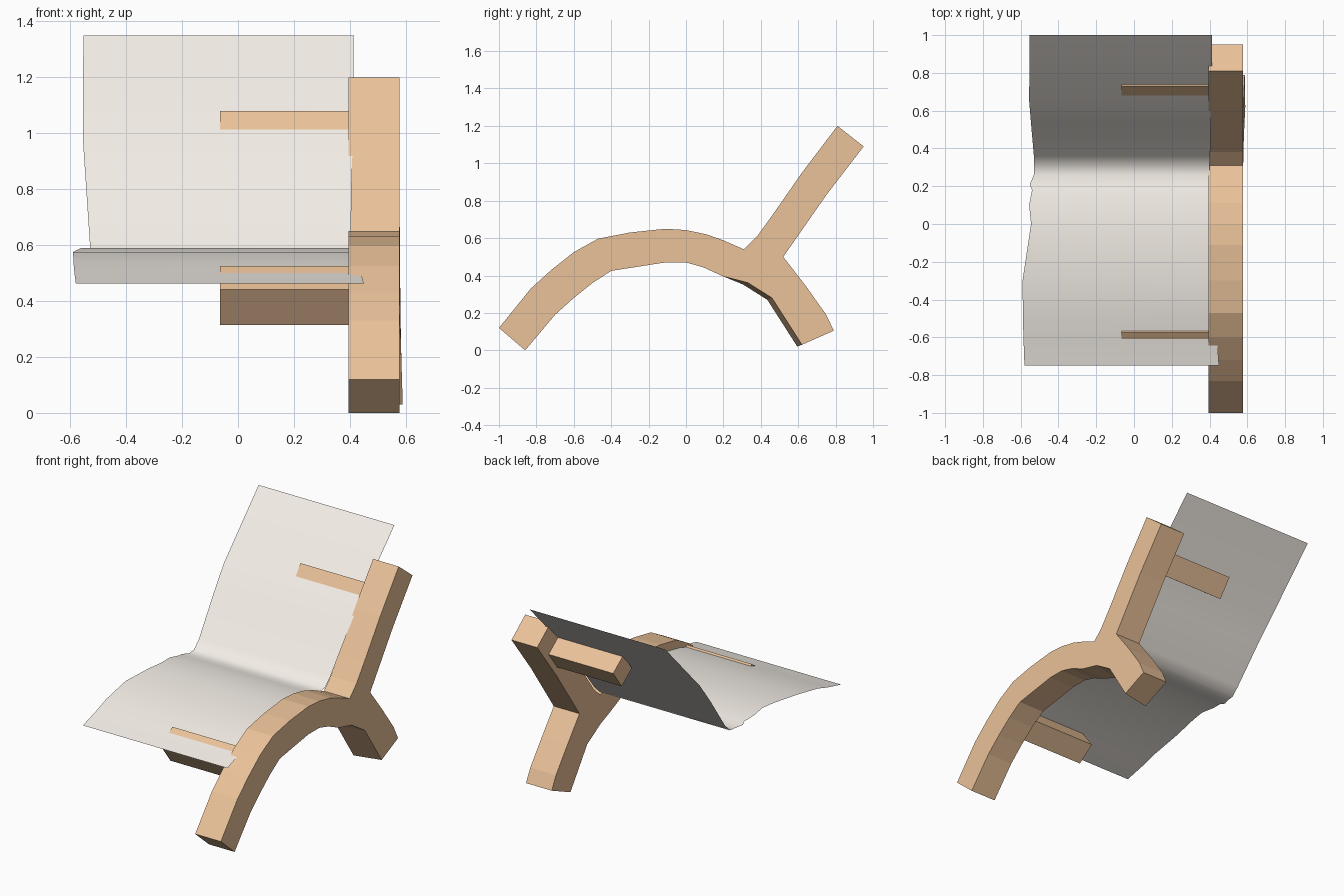
import bpy, bmesh

if "Cube" in bpy.data.objects:
    bpy.data.objects.remove(bpy.data.objects["Cube"])


def material(name, rgb):
    m = bpy.data.materials.new(name)
    m.diffuse_color = (*rgb, 1)
    m.use_nodes = True
    m.node_tree.nodes["Principled BSDF"].inputs["Base Color"].default_value = m.diffuse_color
    return m


def finish(bm, name, mat):
    me = bpy.data.meshes.new(name)
    bm.to_mesh(me)
    bm.free()
    ob = bpy.data.objects.new(name, me)
    bpy.context.collection.objects.link(ob)
    me.materials.append(mat)
    return ob


def prism(name, inner, outer, x0, x1, mat):
    """Closed solid between two matching (y, z) outlines at x0 and x1."""
    bm = bmesh.new()
    a = [bm.verts.new((x0, y, z)) for y, z in inner]
    b = [bm.verts.new((x1, y, z)) for y, z in outer]
    bm.faces.new(a)
    bm.faces.new(b)
    for i in range(len(a)):
        j = (i + 1) % len(a)
        bm.faces.new((a[i], a[j], b[j], b[i]))
    bmesh.ops.recalc_face_normals(bm, faces=bm.faces)
    return finish(bm, name, mat)


wood = material("wood", (0.83, 0.54, 0.32))
cloth = material("cloth", (0.91, 0.86, 0.80))

# Side frame: arched legs with a leaning back post
arch_top = [(-1, .12), (-.83, .33), (-.72, .43), (-.60, .525), (-.47, .597),
            (-.30, .63), (-.11, .65), (0, .643), (.11, .62), (.20, .588), (.31, .54)]
post = [(.38, .61), (.46, .72), (.62, .95), (.81, 1.2), (.95, 1.09), (.75, .83), (.52, .50)]
rear_leg = [(.64, .345), (.75, .19), (.79, .105)]
rear_under = [(.62, .03), (.46, .28), (.33, .362)]
arch_under = [(.20, .395), (.09, .445), (0, .47), (-.11, .47), (-.40, .425),
              (-.50, .36), (-.60, .28), (-.70, .19), (-.86, 0)]
outer = arch_top + post + rear_leg + rear_under + arch_under
inner = arch_top + post + rear_leg + [(y - .025, z - .01) for y, z in rear_under] + arch_under
frame = prism("side_frame", inner, outer, .395, .578, wood)
for v in frame.data.vertices:  # slight outward splay of the rear leg
    if v.co.y > .4 and v.co.z < .36:
        v.co.x += .03 * (.4 - v.co.z)

# Cross bars
lower = [(-.575, .525), (-.69, .442), (-.594, .314), (-.479, .397)]
upper = [(.73, 1.08), (.643, .964), (.747, .886), (.834, 1.002)]
for name, sec in (("lower_crossbar", lower), ("upper_crossbar", upper)):
    prism(name, sec, sec, -.065, .41, wood)

# Fabric sheet: (y, z, left x, right x) rows
rows = [(-.75, .463, -.58, .45), (-.61, .50, -.585, .44), (-.50, .535, -.588, .40),
        (-.30, .575, -.59, .40), (-.10, .59, -.56, .40), (0, .59, -.545, .40),
        (.10, .583, -.555, .40), (.18, .57, -.54, .40), (.21, .563, -.552, .40),
        (.26, .555, -.53, .40), (.31, .56, -.53, .40), (.36, .61, -.53, .403),
        (.53, .835, -.545, .407), (.65, .982, -.555, .41), (1, 1.35, -.553, .414)]
bm = bmesh.new()
pairs = [(bm.verts.new((l, y, z)), bm.verts.new((r, y, z))) for y, z, l, r in rows]
for (a, b), (c, d) in zip(pairs, pairs[1:]):
    bm.faces.new((a, b, d, c)).smooth = True
finish(bm, "seat_fabric", cloth)
